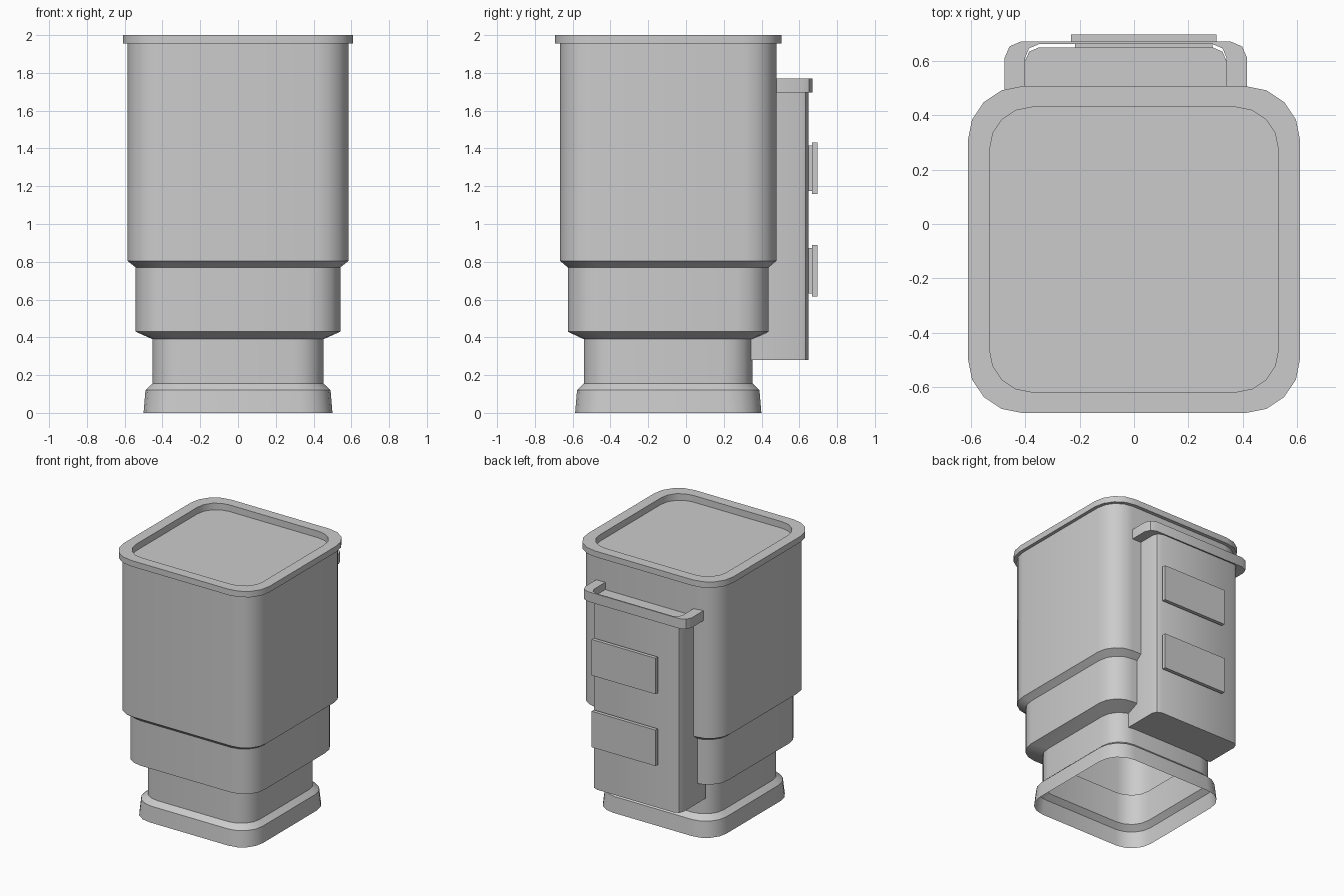
import bpy, bmesh, math

if "Cube" in bpy.data.objects:
    bpy.data.objects.remove(bpy.data.objects["Cube"])

CY = -0.094  # the body sits forward of the back box


def make_object(name, bm):
    bmesh.ops.recalc_face_normals(bm, faces=bm.faces)
    me = bpy.data.meshes.new(name)
    bm.to_mesh(me)
    bm.free()
    ob = bpy.data.objects.new(name, me)
    bpy.context.collection.objects.link(ob)
    bpy.ops.object.select_all(action='DESELECT')
    ob.select_set(True)
    bpy.context.view_layer.objects.active = ob
    bpy.ops.object.shade_smooth_by_angle(angle=math.radians(25))
    return ob


def rounded_ring(bm, hx, hy, r, z, seg=4):
    """Ring of vertices around a rounded rectangle."""
    ring = []
    for q, (sx, sy) in enumerate([(1, 1), (-1, 1), (-1, -1), (1, -1)]):
        for i in range(seg + 1):
            a = math.pi / 2 * (q + i / seg)
            ring.append(bm.verts.new((sx * (hx - r) + r * math.cos(a),
                                      CY + sy * (hy - r) + r * math.sin(a), z)))
    return ring


def bridge(bm, a, b):
    n = len(a)
    for i in range(n):
        bm.faces.new((a[i], a[(i + 1) % n], b[(i + 1) % n], b[i]))


def prism(name, outline, z0, z1):
    """Upright solid from an xy outline."""
    bm = bmesh.new()
    low = [bm.verts.new((x, y, z0)) for x, y in outline]
    top = [bm.verts.new((x, y, z1)) for x, y in outline]
    bridge(bm, low, top)
    bm.faces.new(low)
    bm.faces.new(top)
    return make_object(name, bm)


def back_corners(x0, x1, y, c):
    """Softened outer corners of a back part, from the left to the right."""
    left = [(x0, y - c), (x0 + c * .3, y - c * .3), (x0 + c, y)]
    right = [(x1 - c, y), (x1 - c * .3, y - c * .3), (x1, y - c)]
    return left + right


# Stepped body: half width, half depth, corner radius, height; open underneath
profile = [(.50, .493, .17, 0), (.49, .483, .17, .12), (.453, .447, .155, .155),
           (.453, .447, .155, .39), (.542, .532, .165, .43), (.542, .532, .165, .77),
           (.585, .573, .17, .805), (.585, .573, .17, 1.955), (.61, .60, .20, 1.955),
           (.61, .60, .20, 2.0), (.53, .523, .155, 2.0), (.53, .523, .155, 1.95)]
bm = bmesh.new()
rings = [rounded_ring(bm, *p) for p in profile]
for a, b in zip(rings, rings[1:]):
    bridge(bm, a, b)
bm.faces.new(rings[-1])
make_object("body", bm)

# Tall box on the back
prism("back_box", [(-.40, .34)] + back_corners(-.40, .34, .648, .05) + [(.34, .34)], .28, 1.715)

# U-shaped collar around the top of the box
outer = back_corners(-.475, .415, .67, .06)
inner = back_corners(-.40, .34, .66, .05)
prism("box_collar", [(-.475, .45)] + outer + [(.415, .45), (.34, .45)]
      + inner[::-1] + [(-.40, .45)], 1.695, 1.77)

# Two raised panels, each on a slightly smaller neck
for n, z in enumerate((.752, 1.295)):
    for part, inset, y0, y1 in (("neck", .015, .64, .672), ("panel", 0, .668, .695)):
        x0, x1 = -.232 + inset, .303 - inset
        prism(f"back_{part}_{n + 1}", [(x0, y0), (x0, y1), (x1, y1), (x1, y0)],
              z - .136 + inset, z + .136 - inset)
